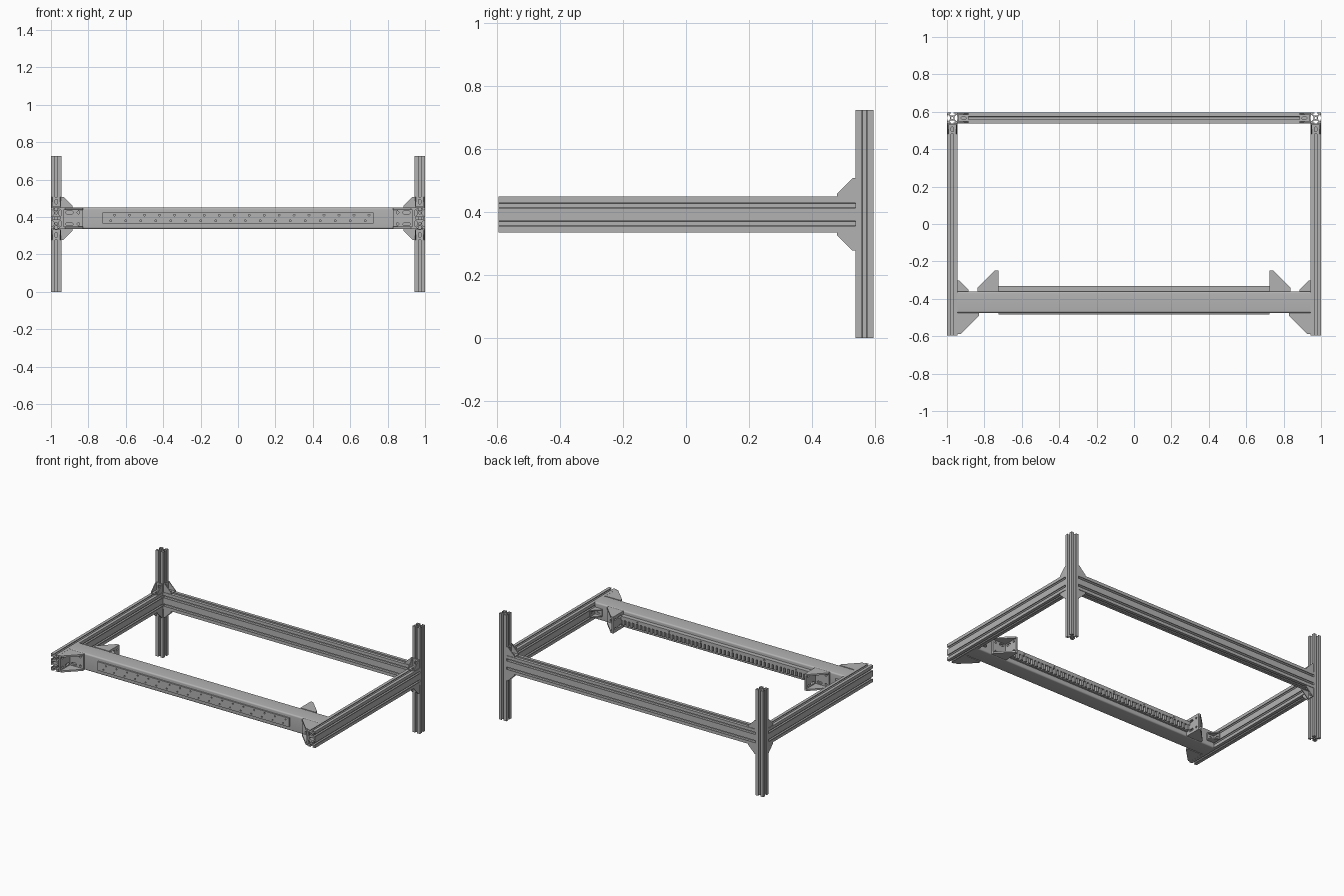
import bpy, bmesh, math
from mathutils import Matrix, Vector

cube = bpy.data.objects.get("Cube")
if cube:
    bpy.data.objects.remove(cube)

metal = bpy.data.materials.new("brushed_grey_metal")
metal.use_nodes = True
GREY = (0.45, 0.45, 0.45, 1)
metal.diffuse_color = GREY
metal.node_tree.nodes["Principled BSDF"].inputs["Base Color"].default_value = GREY

MM = 0.0019                      # one profile unit
LOW, HIGH = 0.336, 0.45          # underside and top of the frame
MID = (LOW + HIGH) / 2
X, Y, Z = Vector((1, 0, 0)), Vector((0, 1, 0)), Vector((0, 0, 1))


def frame(origin, ax, ay):
    """Placement whose local x and y follow the two given axes."""
    m = Matrix((ax, ay, ax.cross(ay))).transposed().to_4x4()
    m.translation = origin
    return m


def prism(loops, depth):
    """Mesh of a flat outline with holes, extruded evenly about z = 0."""
    cu = bpy.data.curves.new("outline", "CURVE")
    cu.dimensions, cu.fill_mode, cu.extrude = "2D", "BOTH", depth / 2
    for loop in loops:
        sp = cu.splines.new("POLY")
        sp.points.add(len(loop) - 1)
        for p, (u, v) in zip(sp.points, loop):
            p.co = (u, v, 0, 1)
        sp.use_cyclic_u = True
    ob = bpy.data.objects.new("outline", cu)
    bpy.context.collection.objects.link(ob)
    bpy.context.view_layer.update()
    deps = bpy.context.evaluated_depsgraph_get()
    me = bpy.data.meshes.new_from_object(ob.evaluated_get(deps))
    bpy.data.objects.remove(ob)
    bpy.data.curves.remove(cu)
    return me


def part(name, pieces):
    """One object from (loops, depth, placement) pieces."""
    bm = bmesh.new()
    for loops, depth, place in pieces:
        me = prism(loops, depth)
        me.transform(place)
        bm.from_mesh(me)
        bpy.data.meshes.remove(me)
    bmesh.ops.remove_doubles(bm, verts=bm.verts, dist=1e-5)
    bmesh.ops.recalc_face_normals(bm, faces=bm.faces)
    me = bpy.data.meshes.new(name)
    bm.to_mesh(me)
    bm.free()
    me.materials.clear()
    me.materials.append(metal)
    for f in me.polygons:
        f.material_index = 0
        f.use_smooth = True
    me.set_sharp_from_angle(angle=math.radians(28))
    ob = bpy.data.objects.new(name, me)
    bpy.context.collection.objects.link(ob)
    return ob


def rect(u0, v0, u1, v1):
    return [(u0, v0), (u1, v0), (u1, v1), (u0, v1)]


def slot(u, v, r, stretch=0, n=12):
    """Round hole, or a slot when stretched along u."""
    pts = []
    for i in range(n):
        a = math.tau * (i + 0.5) / n
        pts.append((u + r * math.cos(a) + math.copysign(stretch, math.cos(a)),
                    v + r * math.sin(a)))
    return pts


def rounded(half, r, n=6):
    pts = []
    for q, (sx, sy) in enumerate([(1, 1), (-1, 1), (-1, -1), (1, -1)]):
        for i in range(n + 1):
            a = math.pi / 2 * (q + i / n)
            pts.append((sx * (half - r) + r * math.cos(a),
                        sy * (half - r) + r * math.sin(a)))
    return pts


def extrusion_profile(cells):
    """T-slotted section, one cell wide and the given cells high."""
    half_slot = [(4, 0), (4, -2), (8, -2), (8, -4), (3.5, -8.5)]
    groove = [(-u, v) for u, v in half_slot] + half_slot[::-1]
    centres = [30 * i - 15 * (cells - 1) for i in range(cells)]
    h = 15 * cells
    sides = [((-15, -h), (1, 0), [(0, -h)]),
             ((15, -h), (0, 1), [(15, c) for c in centres]),
             ((15, h), (-1, 0), [(0, h)]),
             ((-15, h), (0, -1), [(-15, c) for c in centres[::-1]])]
    outline = []
    for corner, (dx, dy), mids in sides:
        outline.append(corner)
        for cx, cy in mids:
            outline += [(cx + dx * u + dy * v, cy + dy * u - dx * v) for u, v in groove]
    loops = [outline] + [slot(0, c, 3.5) for c in centres]
    if cells > 1:
        loops.append(rect(-10, -4, 10, 4))
    return [[(u * MM, v * MM) for u, v in loop] for loop in loops]


def bracket(name, origin, ax, ay, arm, height, holes):
    """Corner bracket: two drilled plates joined by two triangular cheeks."""
    t = arm * 0.1
    lip = t * 1.6
    base = frame(origin, ax, ay)
    az = ax.cross(ay)
    plate = [rect(0, -height / 2, arm, height / 2)] + holes
    cheek = [[(0, 0), (arm, 0), (arm, lip), (lip, arm), (0, arm)]]
    pieces = [(plate, t, frame(origin + ay * t / 2, ax, az)),
              (plate, t, frame(origin + ax * t / 2, ay, az))]
    for s in (-1, 1):
        pieces.append((cheek, t, base @ Matrix.Translation((0, 0, s * (height - t) / 2))))
    part(name, pieces)


# Extruded frame
INNER, POST, POST_Y = 0.943, 0.9715, 0.5665
single, double = extrusion_profile(1), extrusion_profile(2)
part("back_rail", [(double, 2 * INNER, frame(Vector((0, POST_Y, MID)), Y, Z))])
for s, side in ((1, "left"), (-1, "right")):
    part(side + "_post", [(single, 0.725, frame(Vector((s * POST, POST_Y, 0.3625)), X, Y))])
    part(side + "_rail", [(double, 1.133, frame(Vector((s * POST, -0.0285, MID)), X, Z))])

# Front cross beam
BEAM_F, BEAM_B = -0.475, -0.361
part("front_beam", [([rounded(0.057, 0.01)], 2 * INNER,
                     frame(Vector((0, (BEAM_F + BEAM_B) / 2, MID)), Y, Z))])

# Drilled plate on the front of the beam
STRIP = 0.725
holes = [slot(-0.68 + 0.08 * i + 0.02 * row, 0.38 + 0.03 * row, 0.005, n=8)
         for i in range(18) for row in (0, 1)]
part("front_plate", [([rect(-STRIP, 0.365, STRIP, 0.425)] + holes, 0.01,
                      frame(Vector((0, BEAM_F - 0.005, 0)), X, Z))])

# Toothed strip on the back of the beam
bar_holes = [slot(-0.6 + 0.24 * i, 0.412, 0.005, n=8) for i in range(6)]
pitch = 2 * STRIP / 48
teeth = [rect(-STRIP + pitch * (i + 0.2), 0.366, -STRIP + pitch * (i + 0.75), 0.4)
         for i in range(48)]
back = Vector((0, BEAM_B, 0))
part("toothed_strip", [
    ([rect(-STRIP, 0.4, STRIP, 0.425)] + bar_holes, 0.03, frame(back + Y * 0.015, X, Z)),
    ([rect(-STRIP, 0.365, STRIP, 0.4)], 0.012, frame(back + Y * 0.006, X, Z)),
    (teeth, 0.028, frame(back + Y * 0.015, X, Z))])

# Corner brackets
BIG, SMALL = 0.113, 0.058
big_holes = [h for v in (-0.031, 0.031)
             for h in (slot(0.042, v, 0.008, 0.011), slot(0.09, v, 0.007))]
small_holes = [slot(0.032, 0, 0.007, 0.006)]
for s, side in ((1, "left"), (-1, "right")):
    inward = X * -s
    bracket(side + "_front_bracket", Vector((s * INNER, BEAM_F, MID)), inward, -Y,
            BIG, BIG, big_holes)
    bracket(side + "_strip_bracket", Vector((s * STRIP, BEAM_B, MID)), -inward, Y,
            BIG, BIG, big_holes)
    bracket(side + "_beam_bracket", Vector((s * INNER, BEAM_B, MID)), inward, Y,
            SMALL, 0.05, small_holes)
    for z, up, level in ((HIGH, Z, "upper"), (LOW, -Z, "lower")):
        bracket(f"{side}_{level}_back_bracket", Vector((s * INNER, POST_Y, z)), inward, up,
                SMALL, 0.05, small_holes)
        bracket(f"{side}_{level}_side_bracket", Vector((s * POST, 0.538, z)), -Y, up,
                SMALL, 0.05, small_holes)
